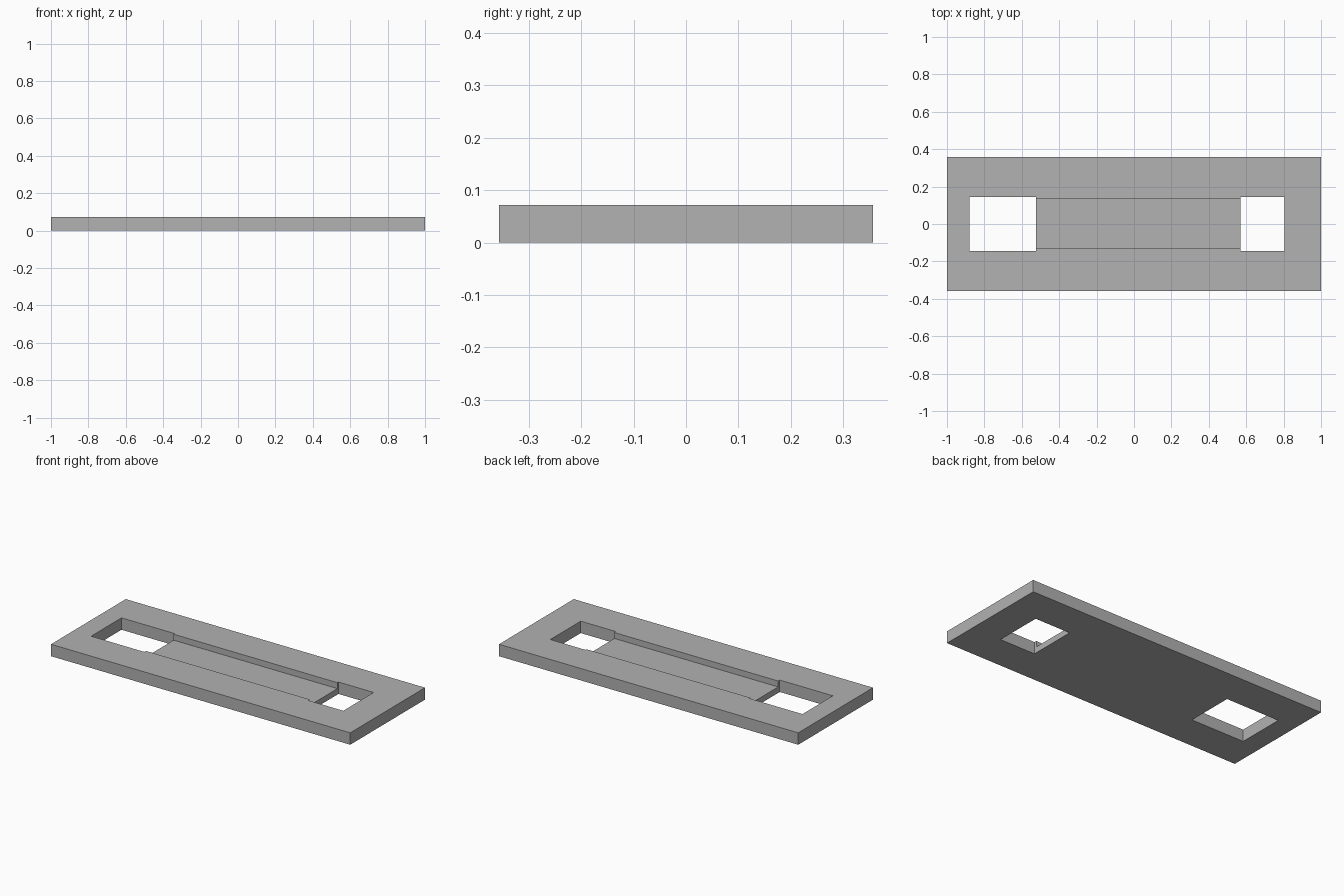
import bpy

old = bpy.data.objects.get("Cube")
if old:
    bpy.data.objects.remove(old, do_unlink=True)

LENGTH, WIDTH, HEIGHT = 2.0, 0.714, 0.072
CHANNEL_FLOOR = 0.036


def material(name, grey):
    mat = bpy.data.materials.new(name)
    mat.use_nodes = True
    colour = (grey, grey, grey, 1)
    mat.diffuse_color = colour
    mat.node_tree.nodes["Principled BSDF"].inputs["Base Color"].default_value = colour
    return mat


def box(name, x, y, z):
    """Box given by its (low, high) limits on each axis."""
    limits = (x, y, z)
    bpy.ops.mesh.primitive_cube_add(size=1)
    obj = bpy.context.object
    obj.name = name
    centre = [(low + high) / 2 for low, high in limits]
    size = [high - low for low, high in limits]
    for v in obj.data.vertices:
        v.co = [c + s * p for c, s, p in zip(centre, size, v.co)]
    return obj


# Flat rectangular plate
plate = box("plate", (-LENGTH / 2, LENGTH / 2), (-WIDTH / 2, WIDTH / 2), (0, HEIGHT))
grey = material("plain grey", 0.445)
plate.data.materials.append(grey)

# Two through holes and the shallow channel that joins them
through = (-0.1, HEIGHT + 0.1)
cutters = [
    box("right_hole_cutter", (-0.88, -0.525), (-0.145, 0.145), through),
    box("left_hole_cutter", (0.57, 0.805), (-0.145, 0.145), through),
    box("channel_cutter", (-0.6, 0.65), (-0.13, 0.135), (CHANNEL_FLOOR, HEIGHT + 0.1)),
]
for cutter in cutters:
    cutter.data.materials.append(grey)
    cutter.hide_render = True
    cutter.hide_viewport = True
    cut = plate.modifiers.new(cutter.name, "BOOLEAN")
    cut.operation = "DIFFERENCE"
    cut.solver = "EXACT"
    cut.object = cutter
